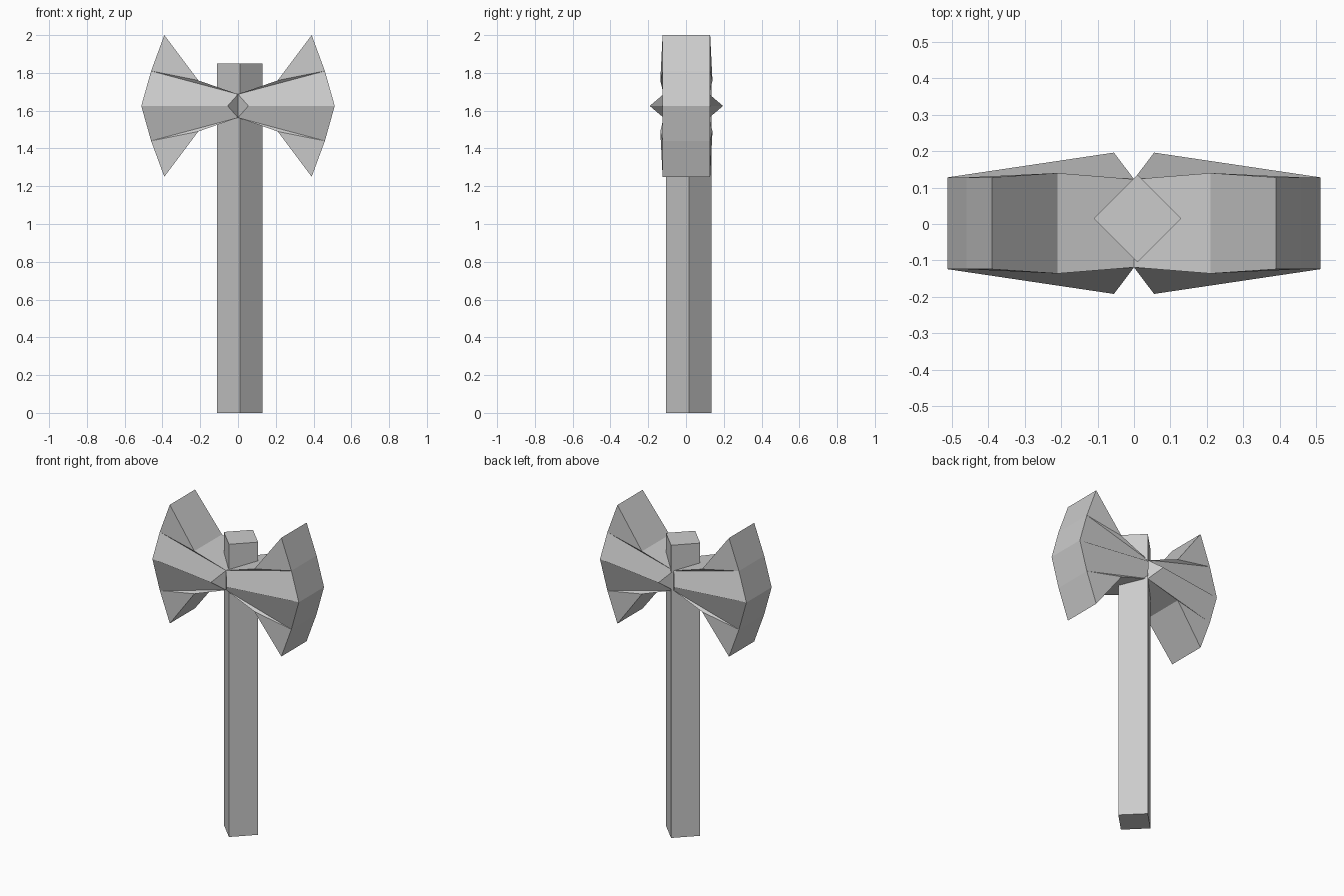
import bpy, math

if "Cube" in bpy.data.objects:
    bpy.data.objects.remove(bpy.data.objects["Cube"])

# Handle: square post turned 45 degrees
bpy.ops.mesh.primitive_cylinder_add(vertices=4, radius=0.12, depth=1.85,
                                    location=(0.01, 0.015, 0.925))
handle = bpy.context.object
handle.name = "handle"
xs = [v.co.x for v in handle.data.vertices]
if max(xs) < 0.11:  # keep the corners on the axes
    handle.rotation_euler.z = math.radians(45)

# Double blade: one octant, mirrored on all three axes
root, waist, tip = (0, .121, .062), (.21, .138, .135), (.39, .126, .375)
rim, edge = (.46, .126, .185), (.512, .126, 0)
peak, core = (.055, .194, 0), (0, .121, 0)
verts = [root, waist, tip, rim, edge, peak, core]
outline = [0, 1, 2, 3, 4]
faces = [(0, 3, 4, 5), (0, 1, 3), (1, 2, 3), (0, 5, 6)]
# Strips from the outline to the middle plane
verts += [(verts[i][0], 0, verts[i][2]) for i in outline]
faces += [(7 + i, 8 + i, i + 1, i) for i in outline[:-1]]

mesh = bpy.data.meshes.new("axe_head")
mesh.from_pydata(verts, [], faces)
head = bpy.data.objects.new("axe_head", mesh)
bpy.context.collection.objects.link(head)
head.location = (0, 0.002, 1.625)
mirror = head.modifiers.new("mirror", 'MIRROR')
mirror.use_axis = (True, True, True)
